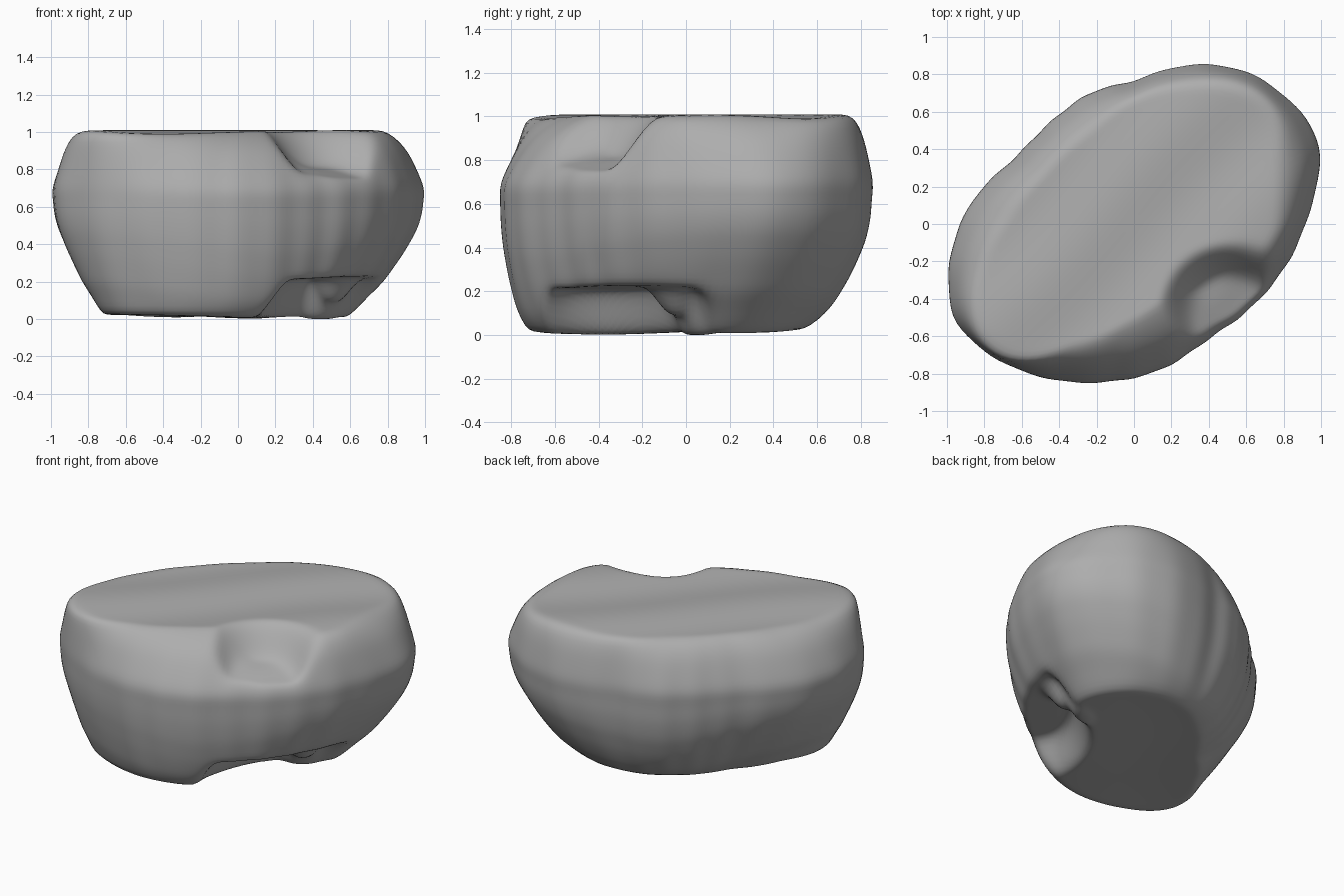
import bpy, bmesh, math

if "Cube" in bpy.data.objects:
    bpy.data.objects.remove(bpy.data.objects["Cube"])

SEG, WALL, CAP = 160, 36, 30

# Outlines of the boulder: flat top, widest belt, and foot
TOP = [(.81, .1), (.81, .35), (.76, .6), (.57, .75), (.25, .76), (0, .68), (-.25, .51), (-.5, .28),
       (-.7, .03), (-.83, -.22), (-.88, -.45), (-.83, -.62), (-.65, -.73), (-.35, -.68),
       (-.05, -.58), (.22, -.44), (.52, -.3), (.76, -.08)]
BELT = [(.95, .08), (1, .3), (.98, .48), (.87, .63), (.6, .82), (.3, .855), (0, .77), (-.2, .72),
        (-.45, .55), (-.65, .35), (-.9, .07), (-.98, -.14), (-1, -.32), (-.96, -.52), (-.8, -.68),
        (-.5, -.82), (-.15, -.85), (.02, -.82), (.4, -.62), (.65, -.43), (.8, -.25), (.9, -.06)]
FOOT = [(.63, .1), (.63, .3), (.5, .47), (.3, .55), (.05, .53), (-.2, .38), (-.45, .14), (-.65, -.13),
        (-.75, -.4), (-.68, -.58), (-.45, -.7), (-.2, -.73), (0, -.68), (.25, -.5), (.5, -.22)]
# Height against blend: 0 is foot, 1 is belt, 2 is top
PROFILE = [(0, -.15), (.06, 0), (.2, .38), (.42, .78), (.55, .94), (.68, 1), (.8, 1.25),
           (.9, 1.52), (.97, 1.84), (1.0, 2.1)]


def smooth(t):
    t = max(0, min(1, t))
    return t * t * (3 - 2 * t)


def cubic(r, t):
    """Rounded step from r[1] to r[2], guided by the neighbours."""
    m0, m1 = (r[2] - r[0]) / 2, (r[3] - r[1]) / 2
    return ((2*t**3 - 3*t*t + 1) * r[1] + (t**3 - 2*t*t + t) * m0
            + (3*t*t - 2*t**3) * r[2] + (t**3 - t*t) * m1)


def polar(points):
    return sorted((math.atan2(y, x) % math.tau, math.hypot(x, y)) for x, y in points)


def radius(table, a):
    n = len(table)
    i = sum(1 for p in table if p[0] <= a) - 1
    a0 = table[i % n][0]
    span = (table[(i + 1) % n][0] - a0) % math.tau
    return cubic([table[(i + k) % n][1] for k in (-1, 0, 1, 2)], ((a - a0) % math.tau) / span)


def blob(x, y, cu, cv, length, width):
    """Distance in an ellipse that lies along the long diagonal."""
    u, v = (x + y) / math.sqrt(2) - cu, (x - y) / math.sqrt(2) - cv
    return math.hypot(u / length, v / width)


def roof(x, y):
    """Top with shallow long grooves and a small sloping ledge at the front right."""
    v = (x - y) / math.sqrt(2)
    waves = .01 * math.cos((v + .17) * 10 + .4 * math.sin(2 * (x + y)))
    dent = smooth((1.12 - blob(x, y, .02, .74, .36, .38)) / .55)
    return 1.0 + waves - dent * (.2 + .25 * max(0, v - .56))


def floor(x, y):
    """Underside with a hollow at the front right and a knob in it."""
    z = .014 + .012 * math.sin(5 * x + 1) * math.sin(4 * y)
    z += .205 * smooth((1.08 - blob(x, y, .2, .66, .56, .38)) / .3)
    z -= .13 * smooth(1.3 - math.hypot(x - .5, y + .03) / .13)
    return max(0, z)


top, belt, foot = polar(TOP), polar(BELT), polar(FOOT)


def wall_point(a, z):
    # The long sides stay upright further down than the ends
    low = z / .68
    if low < 1:
        z = .68 * low ** (1 - .42 * math.sin(a - .35) ** 2)
    i = next((k for k in range(len(PROFILE) - 1) if z <= PROFILE[k + 1][0]), len(PROFILE) - 2)
    t = (z - PROFILE[i][0]) / (PROFILE[i + 1][0] - PROFILE[i][0])
    b = cubic([PROFILE[max(0, min(len(PROFILE) - 1, i + k))][1] for k in (-1, 0, 1, 2)], t)
    rf, rb, rt = radius(foot, a), radius(belt, a), radius(top, a)
    r = rf + (rb - rf) * b if b < 1 else rb + (rt - rb) * (b - 1)
    # Faint vertical flutes round the belt
    r += .005 * math.sin(23 * a) * math.sin(math.pi * z)
    return r * math.cos(a), r * math.sin(a)


bm = bmesh.new()
angles = [math.tau * i / SEG for i in range(SEG)]


def add_ring(z, scale=1):
    ring = []
    for a in angles:
        x, y = wall_point(a, z)
        x, y = x * scale, y * scale
        if scale == 1:
            height = max(floor(x, y), min(z, roof(x, y)))
        else:
            height = roof(x, y) if z > .5 else floor(x, y)
        ring.append(bm.verts.new((x, y, height)))
    return ring


# Underside, walls and top as one loft
rings = [add_ring(.015, k / CAP) for k in range(1, CAP)]
rings += [add_ring(.015 + .985 * k / WALL) for k in range(WALL + 1)]
rings += [add_ring(1.0, k / CAP) for k in range(CAP - 1, 0, -1)]
for low, high in zip(rings, rings[1:]):
    for i in range(SEG):
        j = (i + 1) % SEG
        bm.faces.new((low[i], low[j], high[j], high[i]))
bm.faces.new(list(reversed(rings[0])))
bm.faces.new(rings[-1])

# Weather the sharp corners
for _ in range(5):
    bmesh.ops.smooth_vert(bm, verts=bm.verts, factor=.5, use_axis_x=True, use_axis_y=True, use_axis_z=True)
bmesh.ops.recalc_face_normals(bm, faces=bm.faces)
for f in bm.faces:
    f.smooth = True

mesh = bpy.data.meshes.new("boulder")
bm.to_mesh(mesh)
bm.free()
boulder = bpy.data.objects.new("boulder", mesh)
bpy.context.collection.objects.link(boulder)

stone = bpy.data.materials.new("stone_grey")
stone.diffuse_color = (.42, .42, .42, 1)
stone.use_nodes = True
stone.node_tree.nodes["Principled BSDF"].inputs["Base Color"].default_value = stone.diffuse_color
mesh.materials.append(stone)
